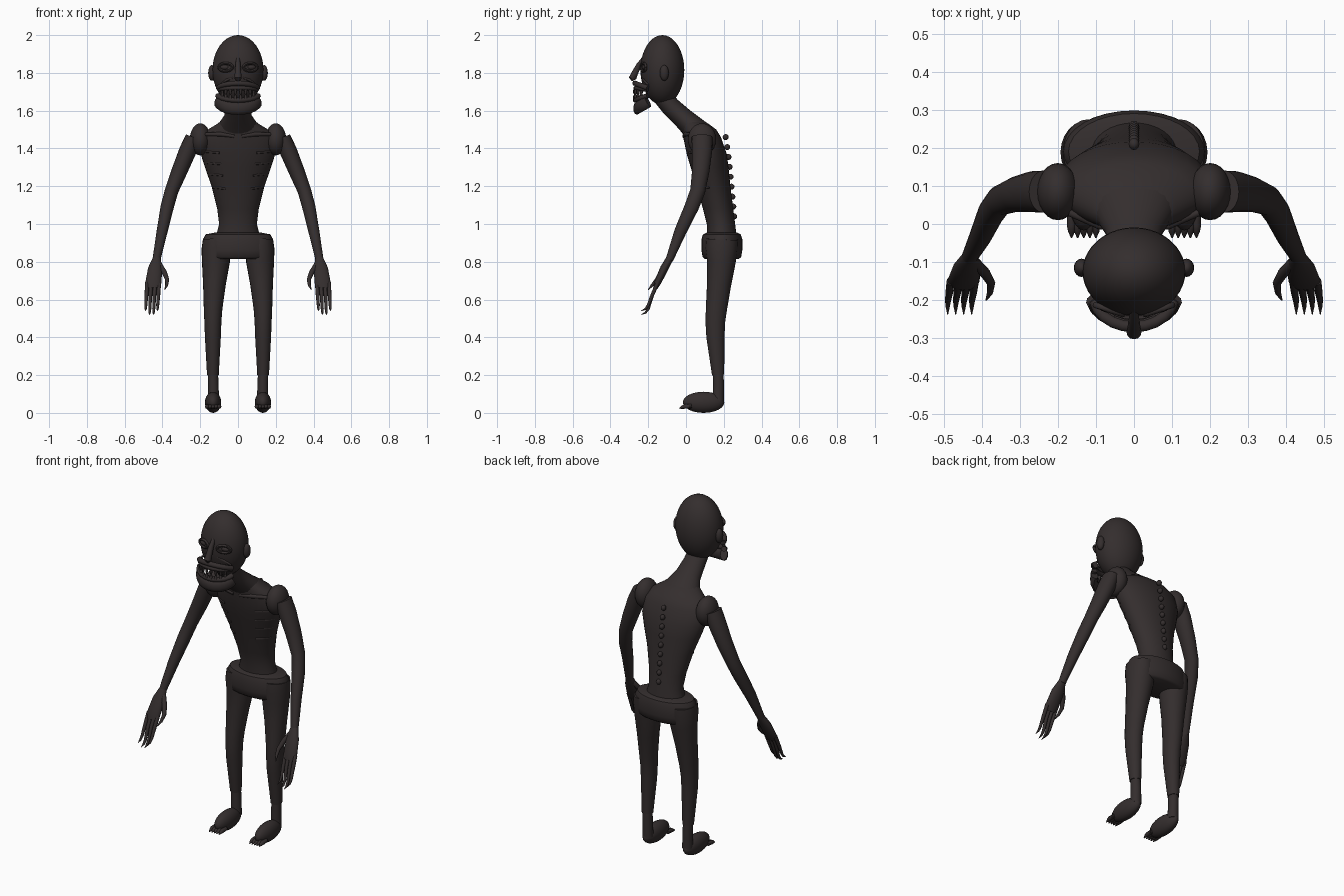
import bpy, bmesh
from math import sin, cos, pi, radians
from mathutils import Vector

if "Cube" in bpy.data.objects:
    bpy.data.objects.remove(bpy.data.objects["Cube"], do_unlink=True)

skin = bpy.data.materials.new("dark_brown_skin")
skin.use_nodes = True
colour = (0.034, 0.027, 0.027, 1)
skin.diffuse_color = colour
skin.node_tree.nodes["Principled BSDF"].inputs["Base Color"].default_value = colour

SIDES = (("left", 1), ("right", -1))
ACROSS, UP = Vector((1, 0, 0)), Vector((0, 0, 1))


def finish(name, bm):
    """Turn a bmesh into a smooth object with the skin material."""
    bmesh.ops.recalc_face_normals(bm, faces=bm.faces)
    mesh = bpy.data.meshes.new(name)
    bm.to_mesh(mesh)
    bm.free()
    mesh.shade_smooth()
    mesh.set_sharp_from_angle(angle=radians(45))
    mesh.materials.append(skin)
    obj = bpy.data.objects.new(name, mesh)
    bpy.context.collection.objects.link(obj)
    return obj


def ball(name, centre, radii, segments=24):
    bm = bmesh.new()
    bmesh.ops.create_uvsphere(bm, u_segments=segments, v_segments=segments // 2, radius=1)
    bmesh.ops.scale(bm, vec=radii, verts=bm.verts)
    bmesh.ops.translate(bm, vec=centre, verts=bm.verts)
    return finish(name, bm)


def loft(name, stations, side=1, sides=16, level=False, ref=ACROSS):
    """Skin elliptical rings (x, y, z, width radius, depth radius) along a path."""
    bm = bmesh.new()
    path = [Vector((side * s[0], s[1], s[2])) for s in stations]
    rings = []
    for i, (centre, station) in enumerate(zip(path, stations)):
        tangent = path[min(i + 1, len(path) - 1)] - path[max(i - 1, 0)]
        tangent = UP.copy() if level else tangent.normalized()
        u = (ref - tangent * ref.dot(tangent)).normalized()
        v = tangent.cross(u)
        width, depth = station[3], station[-1]
        rings.append([bm.verts.new(centre + u * width * cos(2 * pi * k / sides)
                                   + v * depth * sin(2 * pi * k / sides))
                      for k in range(sides)])
    for low, high in zip(rings, rings[1:]):
        for k in range(sides):
            n = (k + 1) % sides
            bm.faces.new((low[k], low[n], high[n], high[k]))
    bm.faces.new(rings[0])
    bm.faces.new(rings[-1])
    return finish(name, bm)


def mouth_arc(angle, width, depth, z, end_rise):
    """Point on the curve around the front of the mouth."""
    return (width * sin(angle), -0.19 - depth * cos(angle), z + end_rise * (1 - cos(angle)))


def mouth_tube(name, width, depth, z, end_rise, thick, tall):
    angles = [radians(a) for a in range(-80, 81, 16)]
    loft(name, [(*mouth_arc(a, width, depth, z, end_rise), tall, thick) for a in angles],
         sides=10, ref=UP)


# Trunk
loft("torso", [
    (0, .19, .92, .12, .08), (0, .185, 1, .1, .075), (0, .17, 1.08, .11, .08),
    (0, .145, 1.2, .14, .09), (0, .125, 1.3, .175, .1), (0, .11, 1.37, .197, .106),
    (0, .085, 1.46, .2, .1), (0, .07, 1.5, .16, .09), (0, .045, 1.53, .11, .075),
    (0, .02, 1.56, .07, .055)], sides=32, level=True)
loft("neck", [
    (0, -.13, 1.68, .06, .05), (0, -.08, 1.62, .063, .052),
    (0, -.02, 1.565, .075, .055), (0, .05, 1.5, .12, .065)], sides=24)
loft("pelvis", [
    (0, .19, .815, .17, .09), (0, .19, .825, .187, .102), (0, .19, .86, .19, .108),
    (0, .19, .92, .185, .108), (0, .19, .945, .172, .1), (0, .19, .955, .12, .08)],
    sides=32, level=True)

# Spine bumps
for i in range(9):
    ball(f"spine_bump_{i + 1}", (0, .21 + .045 * (i / 8) ** .8, 1.46 - .0525 * i),
         (.014, .016, .016), 12)

# Skull and nose
ball("head", (0, -.125, 1.815), (.135, .116, .185), 40)
loft("nose", [
    (0, -.222, 1.88, .01), (0, -.25, 1.84, .014), (0, -.27, 1.8, .017),
    (0, -.283, 1.772, .02), (0, -.278, 1.76, .01)], sides=12)

# Mouth: lips, jaw and rows of teeth
mouth_tube("upper_lip", .105, .08, 1.745, -.03, .015, .014)
mouth_tube("upper_gum", .1, .075, 1.72, -.01, .014, .012)
mouth_tube("lower_gum", .108, .075, 1.655, .03, .016, .014)
mouth_tube("jaw", .108, .07, 1.612, .045, .02, .034)
for row, z, rise, length in (("upper", 1.712, -.01, -.03), ("lower", 1.662, .03, .025)):
    for i in range(8):
        x, y, base = mouth_arc(radians(-56 + 16 * i), .1, .083, z, rise)
        loft(f"{row}_tooth_{i + 1}", [
            (x, y, base, .009), (x, y, base + length * .6, .007),
            (x, y, base + length, .002)], sides=8)

for label, s in SIDES:
    # Eyes, lids and ears
    ball(f"{label}_eye", (s * .065, -.213, 1.83), (.03, .02, .016), 16)
    for lid, lift in (("upper", 1), ("lower", -1)):
        curve = [radians(a) for a in range(0, 181, 20)]
        loft(f"{label}_{lid}_eyelid", [
            (.065 + .036 * cos(a), -.225 + .012 * cos(a), 1.83 + lift * .021 * sin(a), .008)
            for a in curve], s, sides=8, ref=Vector((0, 1, 0)))
    ball(f"{label}_ear", (s * .138, -.115, 1.8), (.02, .024, .042), 16)
    loft(f"{label}_cheek_fold", [
        (.025, -.232, 1.775, .005), (.06, -.222, 1.762, .008), (.095, -.2, 1.735, .005)],
        s, sides=8, ref=UP)

    # Collar bone and ribs
    loft(f"{label}_collar_bone", [
        (.02, -.01, 1.465, .01), (.09, -.003, 1.475, .012), (.17, .03, 1.475, .01)],
        s, sides=10, ref=UP)
    for i, (z, middle, width, depth) in enumerate((
            (1.37, .11, .197, .106), (1.31, .123, .178, .101),
            (1.25, .135, .158, .095), (1.18, .148, .135, .089))):
        arc = [radians(a) for a in range(30, 76, 9)]
        loft(f"{label}_rib_{i + 1}", [
            (width * sin(a), middle - depth * cos(a), z + .015 * sin(a), .006)
            for a in arc], s, sides=8, ref=UP)

    # Arm
    ball(f"{label}_shoulder", (s * .2, .085, 1.448), (.055, .075, .085))
    loft(f"{label}_arm", [
        (.238, .085, 1.46, .04, .055), (.265, .085, 1.39, .046, .054),
        (.31, .078, 1.28, .042, .046), (.352, .062, 1.175, .036, .04),
        (.375, .03, 1.09, .035, .038), (.402, -.03, .96, .029, .032),
        (.432, -.088, .81, .021, .02)], s, sides=20)

    # Hand, thumb and clawed fingers
    loft(f"{label}_palm", [
        (.43, -.085, .82, .021, .019), (.438, -.115, .765, .038, .022),
        (.448, -.15, .69, .042, .018), (.45, -.163, .66, .032, .012)], s)
    loft(f"{label}_thumb", [
        (.418, -.1, .79, .014), (.39, -.13, .745, .014), (.375, -.155, .705, .011),
        (.378, -.18, .675, .008), (.388, -.2, .652, .002)], s, sides=10)
    for i in range(4):
        x = .418 + .021 * i
        drop = .02 * (i in (1, 2))
        loft(f"{label}_finger_{i + 1}", [
            (x, -.15, .69, .011), (x + .004, -.18, .62, .01),
            (x + .007, -.2, .57 - drop, .008), (x + .008, -.215, .55 - drop, .006),
            (x + .008, -.238, .54 - drop, .001)], s, sides=10)

    # Leg
    loft(f"{label}_leg", [
        (.12, .19, .92, .066, .085), (.118, .188, .87, .075, .086),
        (.117, .187, .8, .074, .076), (.125, .175, .68, .06, .064),
        (.132, .161, .55, .049, .056), (.133, .155, .48, .045, .052),
        (.133, .156, .4, .042, .048), (.133, .17, .2, .031, .032)], s, sides=24)
    loft(f"{label}_ankle", [
        (.133, .17, .22, .027, .028), (.131, .172, .15, .028, .029),
        (.13, .17, .06, .03, .03)], s)

    # Foot and toes
    ball(f"{label}_foot", (s * .132, .093, .056), (.043, .11, .056))
    for i in range(5):
        x = .1 + .016 * i
        loft(f"{label}_toe_{i + 1}", [
            (x, .03, .036, .011), (x, -.005, .034, .012),
            (x, -.02, .03, .009), (x, -.036, .024, .002)], s, sides=8)
